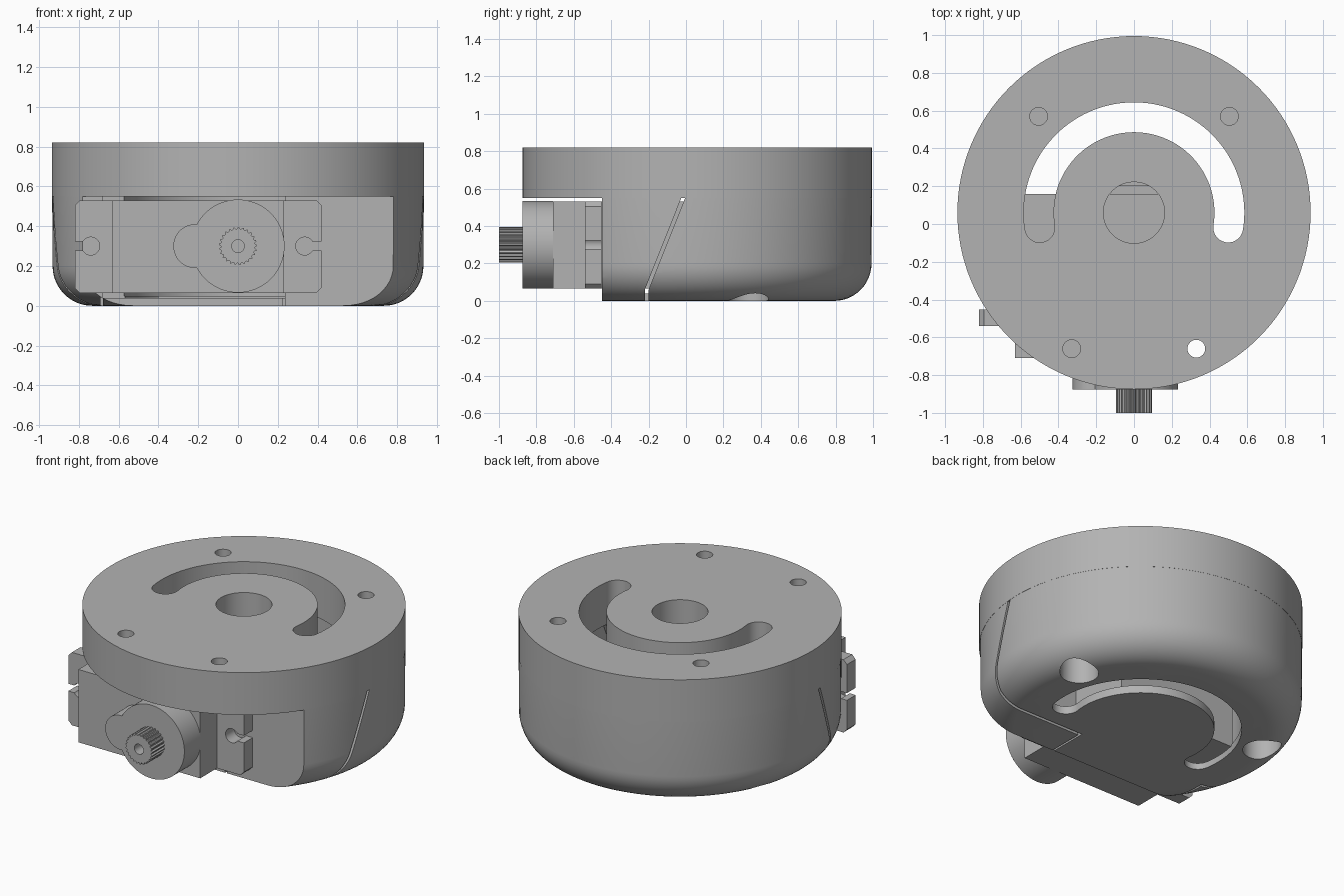
import bpy, bmesh
from math import sin, cos, pi, radians

if "Cube" in bpy.data.objects:
    bpy.data.objects.remove(bpy.data.objects["Cube"])

grey = bpy.data.materials.new("plain grey")
grey.use_nodes = True
grey.diffuse_color = (0.45, 0.45, 0.45, 1)
grey.node_tree.nodes["Principled BSDF"].inputs["Base Color"].default_value = (0.45, 0.45, 0.45, 1)

CY = 0.06      # y of the disc axis
R = 0.935      # disc radius
SPLIT = 0.55   # height where lid meets case
SHAFT_Z = 0.3


def make(name, bm):
    bmesh.ops.recalc_face_normals(bm, faces=bm.faces)
    mesh = bpy.data.meshes.new(name)
    bm.to_mesh(mesh)
    bm.free()
    ob = bpy.data.objects.new(name, mesh)
    bpy.context.collection.objects.link(ob)
    mesh.materials.append(grey)
    return ob


def prism(name, points, axis, lo, hi):
    """Extrude a closed 2D outline along the given axis."""
    place = {"x": lambda a, b, t: (t, a, b),
             "y": lambda a, b, t: (a, t, b),
             "z": lambda a, b, t: (a, b, t)}[axis]
    bm = bmesh.new()
    low = [bm.verts.new(place(a, b, lo)) for a, b in points]
    high = [bm.verts.new(place(a, b, hi)) for a, b in points]
    bm.faces.new(low)
    bm.faces.new(high)
    for i in range(len(points)):
        j = (i + 1) % len(points)
        bm.faces.new((low[i], low[j], high[j], high[i]))
    return make(name, bm)


def arc(cx, cy, r, start, end, n):
    return [(cx + r * cos(radians(start + (end - start) * i / n)),
             cy + r * sin(radians(start + (end - start) * i / n))) for i in range(n + 1)]


def circle(cx, cy, r, n=48):
    return arc(cx, cy, r, 0, 360, n)[:-1]


def box(name, x0, x1, y0, y1, z0, z1):
    return prism(name, [(x0, y0), (x1, y0), (x1, y1), (x0, y1)], "z", z0, z1)


def lathe(name, profile, n=128):
    """Revolve (radius, z) points around the disc axis and cap the ends."""
    bm = bmesh.new()
    rings = [[bm.verts.new((r * cos(2 * pi * i / n), CY + r * sin(2 * pi * i / n), z))
              for i in range(n)] for r, z in profile]
    for a, b in zip(rings, rings[1:]):
        for i in range(n):
            j = (i + 1) % n
            bm.faces.new((a[i], a[j], b[j], b[i]))
    bm.faces.new(rings[0])
    bm.faces.new(rings[-1])
    return make(name, bm)


def boolean(ob, tools, op="DIFFERENCE"):
    bpy.context.view_layer.objects.active = ob
    for tool in tools:
        mod = ob.modifiers.new("cut", "BOOLEAN")
        mod.operation, mod.solver, mod.object = op, "EXACT", tool
        bpy.ops.object.modifier_apply(modifier=mod.name)
        bpy.data.objects.remove(tool)


def slot():
    """Curved slot with round ends, running over the back of the disc."""
    r, w, e = 0.505, 0.079, 9
    ends = [(r * cos(radians(a)), CY + r * sin(radians(a))) for a in (180 + e, -e)]
    pts = arc(0, CY, r + w, -e, 180 + e, 72)
    pts += arc(*ends[0], w, 180 + e, 360 + e, 14)[1:-1]
    pts += arc(0, CY, r - w, 180 + e, -e, 72)
    pts += arc(*ends[1], w, 180 - e, 360 - e, 14)[1:-1]
    return prism("slot_cutter", pts, "z", -1, 2)


# Lid: thick disc with slot, centre hole and four screw holes
lid = lathe("lid", [(R, SPLIT), (R, 0.82)])
holes = [prism("hole", circle(s * x, y, 0.047, 32), "z", 0, 2)
         for s in (-1, 1) for x, y in ((0.505, 0.57), (0.33, -0.66))]
centre = prism("hole", circle(0, CY, 0.162, 64), "z", 0, 2)
boolean(lid, [slot(), centre] + holes)

# Case: rounded lower shell with flat front
fillet = [(R - 0.203 + x, z) for x, z in arc(0, 0.2, 0.2, -90, 0, 12)]
case = lathe("case", fillet + [(R - 0.001, SPLIT)])
cutters = [
    box("front_cut", -2, 2, -2, -0.45, -1, 2),
    box("servo_pocket", -0.68, 0.235, -1, 0.2, 0.04, 1),
    prism("cavity", circle(0, CY, 0.59, 96), "z", 0.05, 1),
]
# Leave a solid front wall: the cavity must not break through it
front_block = box("front_block", 0.235, 0.62, -0.45, -0.24, 0.03, SPLIT)
boolean(case, cutters)
boolean(case, [front_block], "UNION")

# Thin slits separating the front corners, and rear screw recesses
slit = [(-0.22, -0.1), (-0.2, -0.1), (-0.2, 0.06), (-0.005, SPLIT), (-0.025, SPLIT), (-0.22, 0.06)]
recesses = [prism("recess", circle(s * 0.69, 0.33, 0.112), "z", -1, 0.25) for s in (-1, 1)]
slits = [prism("side_slit", slit, "x", a, b) for a, b in ((-2, -0.68), (0.225, 2))]
slits += [box("floor_slit", x, x + 0.012, -1, -0.2, -1, 0.041) for x in (-0.69, 0.225)]
boolean(case, [slot()] + recesses + slits)

# Servo motor body
Z0, Z1 = 0.065, 0.53
servo_body = box("servo_body", -0.63, 0.23, -0.71, 0.16, Z0, Z1)

# Mounting ears with open screw holes and rounded corners
ears = []
for name, inner, outer, hx in (("right_ear", -0.63, -0.82, -0.74), ("left_ear", 0.23, 0.42, 0.335)):
    s = 1 if outer > inner else -1
    c = 0.025
    pts = [(inner, Z0), (outer - s * c, Z0), (outer, Z0 + c),
           (outer, Z1 - c), (outer - s * c, Z1), (inner, Z1)]
    ear = prism(name, pts, "y", -0.54, -0.452)
    boolean(ear, [prism("hole", circle(hx, SHAFT_Z, 0.045, 32), "y", -1, 0),
                  box("gap", min(hx, outer + s), max(hx, outer + s), -1, 0,
                      SHAFT_Z - 0.023, SHAFT_Z + 0.023)])
    ears.append(ear)

# Gear housing: large round boss joined to a small one
gear_housing = prism("gear_housing", circle(0, SHAFT_Z, 0.234, 72), "y", -0.875, -0.71)
boolean(gear_housing, [prism("small_boss", circle(-0.215, SHAFT_Z, 0.11), "y", -0.875, -0.71)], "UNION")

# Splined output shaft with screw hole
teeth = 25
spline = [((0.095 if i % 4 < 2 else 0.086) * cos(2 * pi * i / (4 * teeth)),
           SHAFT_Z + (0.095 if i % 4 < 2 else 0.086) * sin(2 * pi * i / (4 * teeth)))
          for i in range(4 * teeth)]
shaft = prism("output_shaft", spline, "y", -1.0, -0.875)
boolean(shaft, [prism("hole", circle(0, SHAFT_Z, 0.032, 24), "y", -2, -0.9)])

# Smooth curved walls, keep edges crisp
bpy.ops.object.select_all(action="DESELECT")
for ob in [lid, case, servo_body, gear_housing, shaft] + ears:
    ob.select_set(True)
bpy.context.view_layer.objects.active = lid
bpy.ops.object.shade_smooth_by_angle(angle=radians(25))
